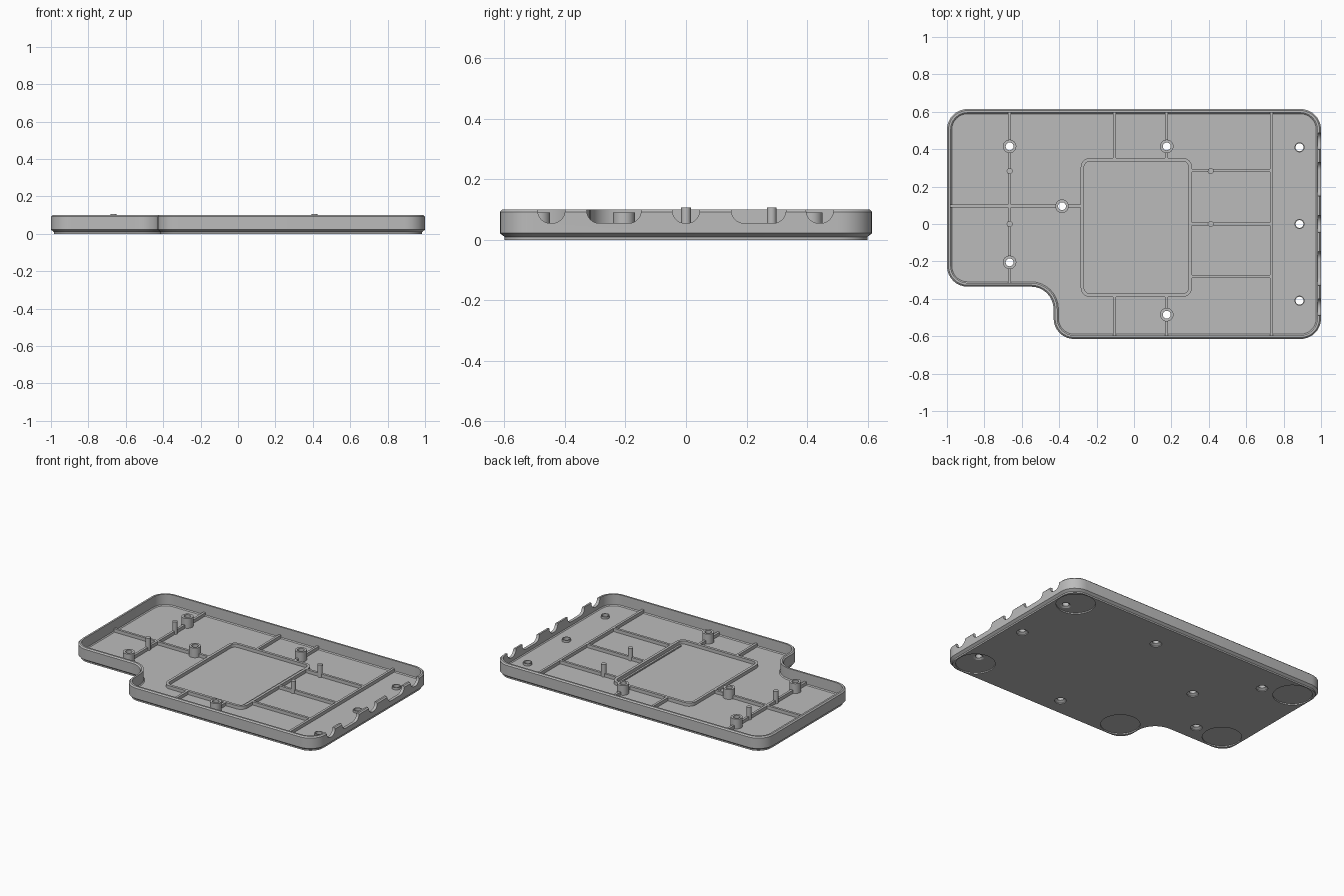
import bpy, bmesh, math
from mathutils import Vector

if "Cube" in bpy.data.objects:
    bpy.data.objects.remove(bpy.data.objects["Cube"])

grey = bpy.data.materials.new("plain_grey")
grey.use_nodes = True
grey.diffuse_color = (0.5, 0.5, 0.5, 1)
grey.node_tree.nodes["Principled BSDF"].inputs["Base Color"].default_value = (0.5, 0.5, 0.5, 1)

FLOOR, RIB_TOP, RIM = 0.025, 0.047, 0.1


def outline(corners, inset=0.0, steps=8):
    """Rounded right-angled outline, counter-clockwise, moved inwards by inset."""
    pts, n = [], len(corners)
    for i, (x, y, r) in enumerate(corners):
        p = Vector((x, y))
        e1 = (p - Vector(corners[i - 1][:2])).normalized()
        e2 = (Vector(corners[(i + 1) % n][:2]) - p).normalized()
        convex = e1.cross(e2) > 0
        r = max(r - inset, 0.002) if convex else r + inset
        p = p + inset * (Vector((-e1.y, e1.x)) + Vector((-e2.y, e2.x)))
        centre = p - e1 * r + e2 * r
        for k in range(steps + 1):
            t = math.pi / 2 * k / steps
            pts.append(centre + r * (e1 * math.sin(t) - e2 * math.cos(t)))
    return pts


def circle(x, y, r, sides=24):
    return [Vector((x + r * math.cos(2 * math.pi * k / sides),
                    y + r * math.sin(2 * math.pi * k / sides))) for k in range(sides)]


def loft(bm, rings, tube=False):
    """Skin a list of (outline, z); cap the ends, or join last to first for a tube."""
    loops = [[bm.verts.new((p.x, p.y, z)) for p in pts] for pts, z in rings]
    pairs = list(zip(loops, loops[1:]))
    if tube:
        pairs.append((loops[-1], loops[0]))
    else:
        bm.faces.new(loops[0][::-1])
        bm.faces.new(loops[-1])
    for a, b in pairs:
        for i in range(len(a)):
            j = (i + 1) % len(a)
            bm.faces.new((a[i], a[j], b[j], b[i]))


def finish(name, bm):
    bmesh.ops.recalc_face_normals(bm, faces=bm.faces)
    mesh = bpy.data.meshes.new(name)
    bm.to_mesh(mesh)
    bm.free()
    mesh.materials.append(grey)
    ob = bpy.data.objects.new(name, mesh)
    bpy.context.collection.objects.link(ob)
    return ob


def lofted(name, rings, tube=False):
    bm = bmesh.new()
    loft(bm, rings, tube)
    return finish(name, bm)


def cut(ob, cutter):
    mod = ob.modifiers.new("cut", "BOOLEAN")
    mod.operation, mod.solver, mod.object = "DIFFERENCE", "EXACT", cutter
    bpy.context.view_layer.objects.active = ob
    bpy.ops.object.modifier_apply(modifier=mod.name)


parts = []

# Tray shell with stepped base and rounded rim
R, W, D, SIDE, FRONT = 0.11, 1.0, 0.615, -0.43, -0.335
plan = [(-W, FRONT, R), (SIDE, FRONT, 0.12), (SIDE, -D, R), (W, -D, R), (W, D, R), (-W, D, R)]
section = [(0.016, 0), (0.016, 0.01), (0, 0.022), (0, 0.092), (0.008, RIM),
           (0.02, RIM), (0.02, 0.031), (0.026, FLOOR)]
tray = lofted("tray", [(outline(plan, d), z) for d, z in section])
parts.append(tray)

# Screw positions
posts = [(-0.665, 0.415), (-0.665, -0.205), (-0.385, 0.095), (0.175, 0.415), (0.175, -0.485)]
bosses = [(0.885, y) for y in (-0.41, 0, 0.41)]

# Countersunk hole cutter
bm = bmesh.new()
for x, y in posts + bosses:
    loft(bm, [(circle(x, y, r), z) for r, z in
              ((0.036, -0.02), (0.036, 0.006), (0.021, 0.016), (0.021, 0.2))])
holes = finish("hole_cutter", bm)

# Round foot recess cutter, one for each outer corner
bm = bmesh.new()
F = 0.142
for x, y in ((-W + F, FRONT + F), (SIDE + F, -D + F), (W - F, -D + F), (W - F, D - F), (-W + F, D - F)):
    loft(bm, [(circle(x, y, 0.12, 40), -0.02), (circle(x, y, 0.12, 40), 0.008)])
feet = finish("foot_cutter", bm)

# Cable notch cutter for the left wall
bm = bmesh.new()
for y, half in ((-0.445, 0.045), (-0.238, 0.09), (0, 0.045), (0.24, 0.09), (0.442, 0.045)):
    shape = outline([(y - half, 0.055, 0.042), (y + half, 0.055, 0.042),
                     (y + half, 0.2, 0.01), (y - half, 0.2, 0.01)])
    loft(bm, [(shape, 0.94), (shape, 1.06)])
for v in bm.verts:
    v.co = (v.co.z, v.co.x, v.co.y)
notches = finish("notch_cutter", bm)

for cutter in (feet, holes, notches):
    cut(tray, cutter)

# Floor ribs: direction, fixed coordinate, start, end
ribs = [("y", -0.665, FRONT + 0.01, 0.6), ("x", 0.095, -0.985, -0.28),
        ("y", 0.735, -0.6, 0.6)]
for x in (-0.105, 0.175):
    ribs += [("y", x, -0.6, -0.38), ("y", x, 0.345, 0.6)]
ribs += [("x", y, 0.3, 0.735) for y in (-0.28, 0, 0.285)]
for i, (axis, c, a, b) in enumerate(ribs):
    h = 0.008
    lo, hi = ((a, c - h), (b, c + h)) if axis == "x" else ((c - h, a), (c + h, b))
    box = [(lo[0], lo[1], 0.001), (hi[0], lo[1], 0.001), (hi[0], hi[1], 0.001), (lo[0], hi[1], 0.001)]
    rib = lofted(f"floor_rib_{i + 1}", [(outline(box, 0, 1), FLOOR - 0.004),
                                        (outline(box, 0, 1), RIB_TOP)])
    cut(rib, holes)
    parts.append(rib)

# Central square frame with a slim inner rib
frame = [(-0.285, -0.39, 0.05), (0.31, -0.39, 0.05), (0.31, 0.353, 0.05), (-0.285, 0.353, 0.05)]
parts.append(lofted("centre_frame", [(outline(frame, d), z) for d, z in
             ((0, FLOOR - 0.004), (0, RIB_TOP), (0.018, RIB_TOP), (0.018, FLOOR - 0.004))], True))
strip = [(0.267, -0.335, 0.001), (0.275, -0.335, 0.001), (0.275, 0.295, 0.001), (0.267, 0.295, 0.001)]
parts.append(lofted("inner_strip", [(outline(strip, 0, 1), FLOOR - 0.004),
                                    (outline(strip, 0, 1), FLOOR + 0.006)]))


# Hollow screw posts and low bosses
def tube(name, x, y, r, top):
    parts.append(lofted(name, [(circle(x, y, a), z) for a, z in
                 ((r, FLOOR - 0.004), (r, top), (0.021, top), (0.021, FLOOR - 0.004))], True))


for i, (x, y) in enumerate(posts):
    tube(f"screw_post_{i + 1}", x, y, 0.036, 0.09)
for i, (x, y) in enumerate(bosses):
    tube(f"low_boss_{i + 1}", x, y, 0.027, 0.04)

# Locating pegs
for i, (x, y) in enumerate([(x, y) for x in (-0.665, 0.41) for y in (0, 0.283)]):
    parts.append(lofted(f"locating_peg_{i + 1}", [(circle(x, y, 0.016, 16), FLOOR - 0.004),
                                                  (circle(x, y, 0.016, 16), 0.107)]))

for cutter in (feet, holes, notches):
    bpy.data.objects.remove(cutter)

# Smooth curves, sharp edges
bpy.ops.object.select_all(action="DESELECT")
for ob in parts:
    ob.select_set(True)
bpy.context.view_layer.objects.active = tray
bpy.ops.object.shade_smooth_by_angle(angle=math.radians(30))
